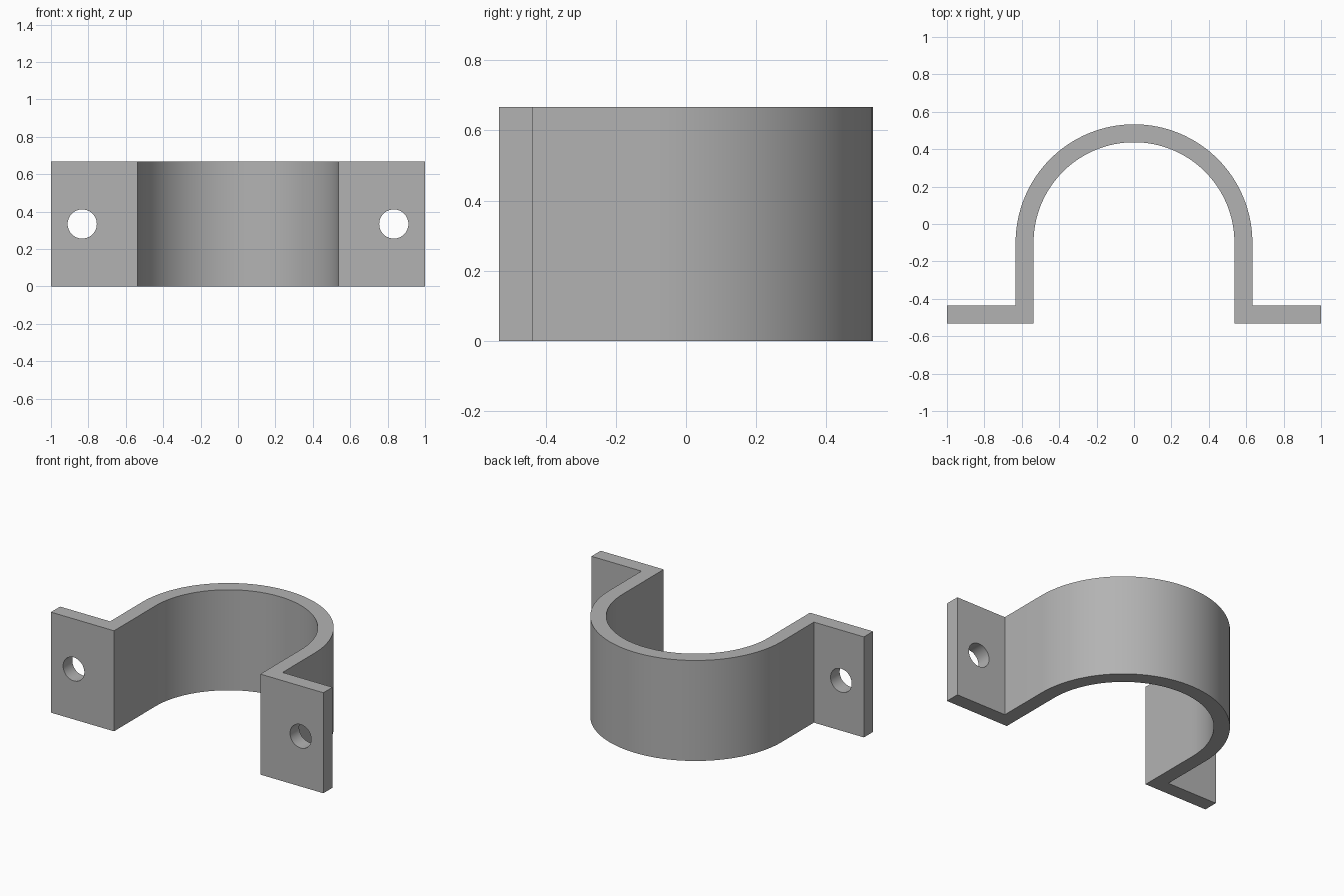
import bpy
import bmesh
from math import cos, sin, pi, radians

if "Cube" in bpy.data.objects:
    bpy.data.objects.remove(bpy.data.objects["Cube"], do_unlink=True)

HEIGHT = 0.667
R_OUT, R_IN = 0.633, 0.537
ARC_Y = -0.1                      # centre of the bend
FRONT, BACK = -0.533, -0.437      # flange faces
HOLE_X, HOLE_R = 0.833, 0.078
STEPS = 64

grey = bpy.data.materials.new("plain grey")
grey.use_nodes = True
colour = (0.45, 0.45, 0.45, 1)
grey.diffuse_color = colour
grey.node_tree.nodes["Principled BSDF"].inputs["Base Color"].default_value = colour


def arc(radius):
    """Half circle from the left (+x) over the back to the right."""
    return [(radius * cos(pi * i / STEPS), ARC_Y + radius * sin(pi * i / STEPS))
            for i in range(STEPS + 1)]


# Strap outline: flanges, straight legs and half-round bend
outline = [(R_IN, FRONT), (1, FRONT), (1, BACK), (R_OUT, BACK)] + arc(R_OUT)
outline += [(-R_OUT, BACK), (-1, BACK), (-1, FRONT), (-R_IN, FRONT)]
outline += reversed(arc(R_IN))

bm = bmesh.new()
base = bm.faces.new([bm.verts.new((x, y, 0)) for x, y in outline])
top = bmesh.ops.extrude_face_region(bm, geom=[base], use_keep_orig=True)
bmesh.ops.translate(bm, vec=(0, 0, HEIGHT),
                    verts=[g for g in top["geom"] if isinstance(g, bmesh.types.BMVert)])
bmesh.ops.recalc_face_normals(bm, faces=bm.faces)
mesh = bpy.data.meshes.new("strap_clamp")
bm.to_mesh(mesh)
bm.free()
mesh.materials.append(grey)
strap = bpy.data.objects.new("strap_clamp", mesh)
bpy.context.collection.objects.link(strap)
bpy.context.view_layer.objects.active = strap
strap.select_set(True)

# Screw holes through both flanges
for side in (-1, 1):
    bpy.ops.mesh.primitive_cylinder_add(
        vertices=48, radius=HOLE_R, depth=0.4, rotation=(pi / 2, 0, 0),
        location=(side * HOLE_X, (FRONT + BACK) / 2, HEIGHT / 2))
    cutter = bpy.context.object
    cutter.name = "hole_cutter"
    cutter.hide_render = True
    cutter.data.materials.append(grey)
    cut = strap.modifiers.new("screw_hole", 'BOOLEAN')
    cut.operation = 'DIFFERENCE'
    cut.solver = 'EXACT'
    cut.object = cutter
    bpy.context.view_layer.objects.active = strap
    bpy.ops.object.modifier_apply(modifier=cut.name)
    bpy.data.objects.remove(cutter, do_unlink=True)

# Smooth bend and hole walls, sharp corners
bpy.ops.object.select_all(action='DESELECT')
strap.select_set(True)
bpy.context.view_layer.objects.active = strap
bpy.ops.object.shade_smooth_by_angle(angle=radians(30))
